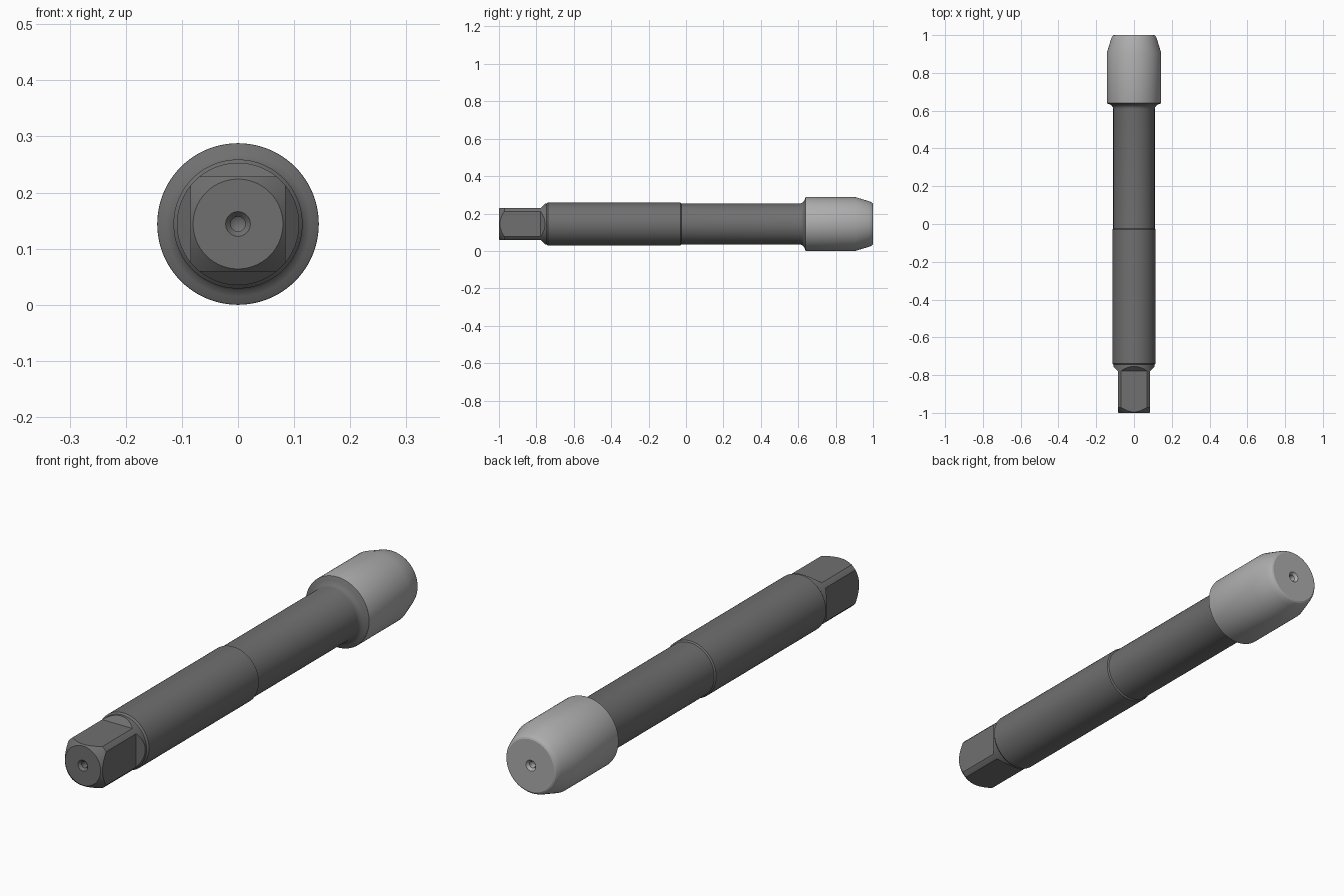
import bpy, bmesh, math
from mathutils import Vector, Matrix

if "Cube" in bpy.data.objects:
    bpy.data.objects.remove(bpy.data.objects["Cube"])

AXIS_Z = 0.144
SEG = 96


def material(name, value):
    m = bpy.data.materials.new(name)
    m.diffuse_color = (value, value, value, 1)
    m.use_nodes = True
    m.node_tree.nodes["Principled BSDF"].inputs["Base Color"].default_value = m.diffuse_color
    return m


def add_object(name, bm):
    bmesh.ops.recalc_face_normals(bm, faces=bm.faces[:])
    me = bpy.data.meshes.new(name)
    bm.to_mesh(me)
    bm.free()
    ob = bpy.data.objects.new(name, me)
    ob.location.z = AXIS_Z
    bpy.context.collection.objects.link(ob)
    return ob


def revolve(name, profile):
    """Turn (y, radius) points around the y axis."""
    bm = bmesh.new()
    vs = [bm.verts.new((r, y, 0)) for y, r in profile]
    es = [bm.edges.new(p) for p in zip(vs, vs[1:])]
    bmesh.ops.spin(bm, geom=vs + es, cent=(0, 0, 0), axis=(0, 1, 0),
                   angle=math.tau, steps=SEG, use_duplicate=False)
    bmesh.ops.remove_doubles(bm, verts=bm.verts[:], dist=1e-5)
    return add_object(name, bm)


def activate(ob):
    bpy.ops.object.select_all(action='DESELECT')
    ob.select_set(True)
    bpy.context.view_layer.objects.active = ob


def centre_hole(end, direction):
    """Countersunk hole, listed from its tip out to the end face."""
    return [(end + direction * d, r) for d, r in
            [(0.045, 0), (0.037, 0.013), (0.010, 0.013), (0, 0.022)]]


# Shank: chamfered drive end, collar, relieved neck and flare under the head
shank = revolve("shank", centre_hole(-1, 1) + [
    (-1, 0.08), (-0.971, 0.109), (-0.745, 0.109), (-0.738, 0.115),
    (-0.03, 0.115), (-0.025, 0.110), (0.610, 0.110), (0.619, 0.112),
    (0.627, 0.118), (0.634, 0.129), (0.638, 0.141), (0.64, 0.1435), (0.64, 0)])

# Four cutters with sloped inner ends mill the square drive
bm = bmesh.new()
section = [(-1.1, 0.085), (-0.778, 0.085), (-0.733, 0.13), (-1.1, 0.13)]
for i in range(4):
    rot = Matrix.Rotation(i * math.pi / 2, 3, 'Y')
    a, b = [[bm.verts.new(rot @ Vector((x, y, z))) for y, z in section]
            for x in (-0.078, 0.078)]
    bm.faces.new(a)
    bm.faces.new(b[::-1])
    for j in range(4):
        k = (j + 1) % 4
        bm.faces.new((a[j], b[j], b[k], a[k]))
cutter = add_object("drive_cutter", bm)
cutter.hide_render = True

activate(shank)
mod = shank.modifiers.new("square_drive", 'BOOLEAN')
mod.operation = 'DIFFERENCE'
mod.solver = 'EXACT'
mod.object = cutter
bpy.context.view_layer.update()
bpy.ops.object.modifier_apply(modifier=mod.name)
bpy.data.objects.remove(cutter)

# Head: cylinder with tapered lead and softened tip edge
head = revolve("head", [
    (0.64, 0.1435), (0.642, 0.144), (0.905, 0.144), (0.978, 0.122),
    (0.990, 0.117), (0.997, 0.112), (1, 0.106)] + centre_hole(1, -1)[::-1])

for ob, mat in ((shank, material("dark_grey", 0.16)), (head, material("light_grey", 0.42))):
    ob.data.materials.clear()
    ob.data.materials.append(mat)
    activate(ob)
    bpy.ops.object.shade_smooth_by_angle(angle=math.radians(25))
